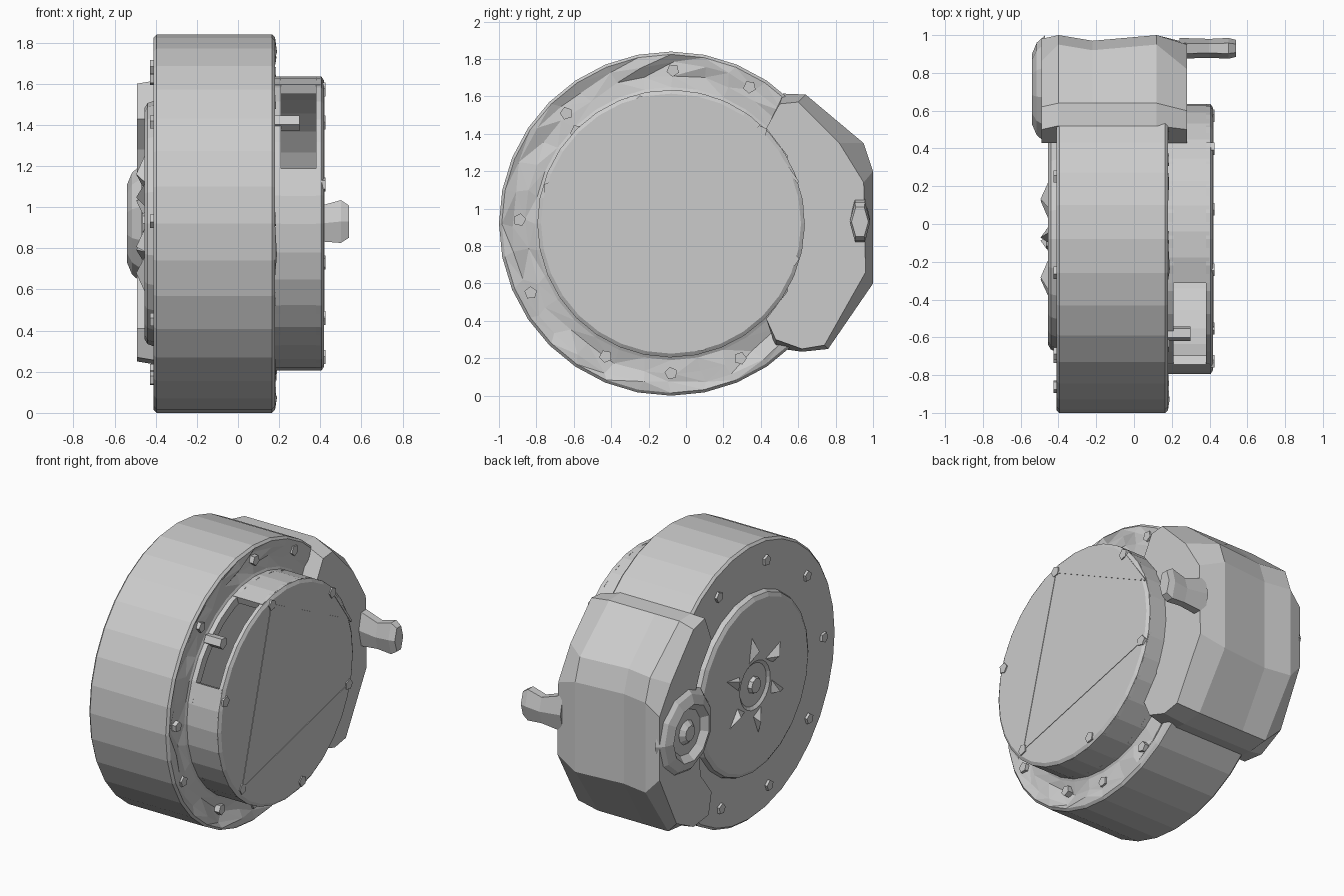
import bpy, bmesh, math, random
from mathutils import Matrix, Vector

if "Cube" in bpy.data.objects:
    bpy.data.objects.remove(bpy.data.objects["Cube"])

random.seed(4)
CY, CZ = -0.08, 0.92          # drum axis (runs along x)


def finish(bm, name):
    bmesh.ops.remove_doubles(bm, verts=bm.verts, dist=1e-5)
    bmesh.ops.recalc_face_normals(bm, faces=bm.faces)
    me = bpy.data.meshes.new(name)
    bm.to_mesh(me)
    bm.free()
    ob = bpy.data.objects.new(name, me)
    bpy.context.collection.objects.link(ob)
    return ob


def polar(r, deg, cy=CY, cz=CZ):
    a = math.radians(deg)
    return cy + r * math.cos(a), cz + r * math.sin(a)


def lathe(name, profile, segs, a0=0, a1=360, closed=False, cy=CY, cz=CZ, rough=None):
    """Turn (x, r) profile about the x direction; rough = profile indices to jitter."""
    bm = bmesh.new()
    full = a1 - a0 == 360
    rings = []
    for i in range(segs if full else segs + 1):
        deg = a0 + (a1 - a0) * i / segs
        ring = []
        for k, (x, r) in enumerate(profile):
            d = deg
            if rough and k in rough:
                x += random.uniform(-0.025, 0.015)
                r += random.uniform(-0.02, 0.02)
                d += random.uniform(-2, 2)
            ring.append(bm.verts.new((x, *polar(r, d, cy, cz))))
        rings.append(ring)
    n = len(profile)
    for i in range(segs):
        a, b = rings[i], rings[(i + 1) % len(rings)]
        for k in range(n if closed else n - 1):
            j = (k + 1) % n
            bm.faces.new((a[k], a[j], b[j], b[k]))
    if closed and not full:
        bm.faces.new(rings[0])
        bm.faces.new(rings[-1])
    if rough:
        bmesh.ops.triangulate(bm, faces=bm.faces)
    return finish(bm, name)


def studs(name, spots, x, r, depth, sides=5):
    """Small bolt heads pointing along x at (y, z) spots."""
    bm = bmesh.new()
    for y, z in spots:
        m = (Matrix.Translation((x, y, z)) @ Matrix.Rotation(random.uniform(0, 1), 4, 'X')
             @ Matrix.Rotation(math.pi / 2, 4, 'Y'))
        bmesh.ops.create_cone(bm, cap_ends=True, segments=sides, radius1=r, radius2=r,
                              depth=depth, matrix=m)
    return finish(bm, name)


def loft(name, sections):
    """Skin equal-length (y, z) outlines placed at successive x values."""
    bm = bmesh.new()
    rows = [[bm.verts.new((x, y, z)) for y, z in pts] for x, pts in sections]
    n = len(rows[0])
    for a, b in zip(rows, rows[1:]):
        for k in range(n):
            j = (k + 1) % n
            bm.faces.new((a[k], a[j], b[j], b[k]))
    bm.faces.new(rows[0])
    bm.faces.new(rows[-1])
    bmesh.ops.triangulate(bm, faces=[f for f in bm.faces if len(f.verts) > 4])
    return finish(bm, name)


# Main drum with a rough front ring
lathe("drum", [(-0.41, 0), (-0.41, 0.905), (-0.395, 0.92), (0.165, 0.92), (0.18, 0.905),
               (0.175, 0.86), (0.165, 0.79), (0.17, 0.73), (0.185, 0.70), (0.185, 0)],
      32, rough=(5, 6))

# Cover on the front: rim wall with an open window, base lip and face plate
lathe("cover_rim", [(0.18, 0.715), (0.40, 0.715), (0.40, 0.665), (0.18, 0.665)],
      28, -202, 109, closed=True)
lathe("cover_lip", [(0.17, 0.66), (0.17, 0.715), (0.21, 0.715), (0.21, 0.66)], 32, closed=True)
lathe("cover_plate", [(0.38, 0), (0.38, 0.715), (0.405, 0.715), (0.418, 0.695), (0.418, 0)], 32)

# Raised creases running across the cover plate
bm = bmesh.new()
for (y0, z0), (y1, z1) in [((-0.55, 0.46), (-0.24, 1.57)), ((-0.24, 1.57), (0.57, 1.16)),
                           ((-0.55, 0.46), (0.57, 0.73)), ((0.40, 1.42), (0.60, 1.14))]:
    d = Vector((0, y1 - y0, z1 - z0))
    m = (Matrix.Translation((0.418, (y0 + y1) / 2, (z0 + z1) / 2))
         @ Matrix.Rotation(math.atan2(d.z, d.y), 4, 'X')
         @ Matrix.Diagonal((0.006, d.length, 0.014, 1)))
    bmesh.ops.create_cube(bm, size=1, matrix=m)
finish(bm, "cover_creases")

# Bolts on cover, front ring, inside the window and drum back
studs("cover_bolts", [(-0.24, 1.57), (0.40, 1.41), (-0.73, 1.11), (0.57, 0.73),
                      (-0.55, 0.46), (0.08, 0.27)], 0.405, 0.036, 0.04)
studs("ring_bolts", [(-0.07, 1.74), (-0.64, 1.51), (-0.89, 0.94), (-0.83, 0.55),
                     (-0.43, 0.21), (-0.08, 0.12), (0.29, 0.20), (0.34, 1.65)], 0.16, 0.035, 0.05)
studs("inner_bolt", [(-0.58, 1.41)], 0.24, 0.04, 0.12)
studs("back_bolts", [polar(0.78, a) for a in range(65, 300, 38)], -0.412, 0.035, 0.03)

# Back disc with hub, radial fins and outer studs
lathe("back_disc", [(-0.40, 0.60), (-0.44, 0.585), (-0.455, 0.56), (-0.455, 0.16),
                    (-0.44, 0.14), (-0.44, 0)], 24)
lathe("back_hub", [(-0.43, 0.06), (-0.465, 0.05), (-0.465, 0)], 8)
bm = bmesh.new()
for i in range(6):
    a = 20 + i * 60
    tips = [(-0.45, *polar(0.17, a - 14)), (-0.45, *polar(0.20, a + 16)),
            (-0.45, *polar(0.34, a + 4)), (-0.495, *polar(0.24, a + 8))]
    v = [bm.verts.new(t) for t in tips]
    for f in ((0, 1, 2), (0, 1, 3), (1, 2, 3), (2, 0, 3)):
        bm.faces.new([v[k] for k in f])
finish(bm, "back_fins")

# Side housing that wraps the rear of the drum
arc = [polar(0.72, a) for a in range(-45, 46, 15)]


def outline(pts):
    return arc + pts


full = [(0.52, 1.615), (0.64, 1.61), (0.95, 1.35), (1.0, 1.2), (1.0, 0.6),
        (0.76, 0.25), (0.62, 0.235), (0.48, 0.255)]
front = [(0.50, 1.56), (0.60, 1.57), (0.82, 1.35), (0.95, 1.14), (0.96, 0.66),
         (0.74, 0.27), (0.62, 0.25), (0.48, 0.30)]
back = [(0.50, 1.60), (0.62, 1.57), (0.86, 1.30), (0.98, 1.12), (0.98, 0.70),
        (0.80, 0.34), (0.62, 0.25), (0.46, 0.27)]
waist = [(y - (0.03 if y > 0.9 else 0), z) for y, z in full]
loft("side_housing", [(-0.49, outline(back)), (-0.40, outline(full)), (-0.22, outline(waist)),
                      (0.12, outline(full)), (0.28, outline(front))])

# Round dished boss on the back of the housing
lathe("housing_boss", [(-0.47, 0.29), (-0.515, 0.25), (-0.54, 0.19), (-0.50, 0.15),
                       (-0.50, 0.08), (-0.53, 0.05), (-0.53, 0)], 11, cy=0.71, cz=0.92)

# Output stub on the front of the housing
stub = [polar(1, a, 0, 0) for a in range(0, 360, 60)]
loft("output_stub", [(x, [(0.93 + ry * c, z + rz * s) for c, s in stub])
                     for x, ry, rz, z in [(0.24, 0.055, 0.14, 0.94), (0.40, 0.05, 0.10, 0.92),
                                          (0.50, 0.055, 0.12, 0.93), (0.54, 0.045, 0.09, 0.93)]])
